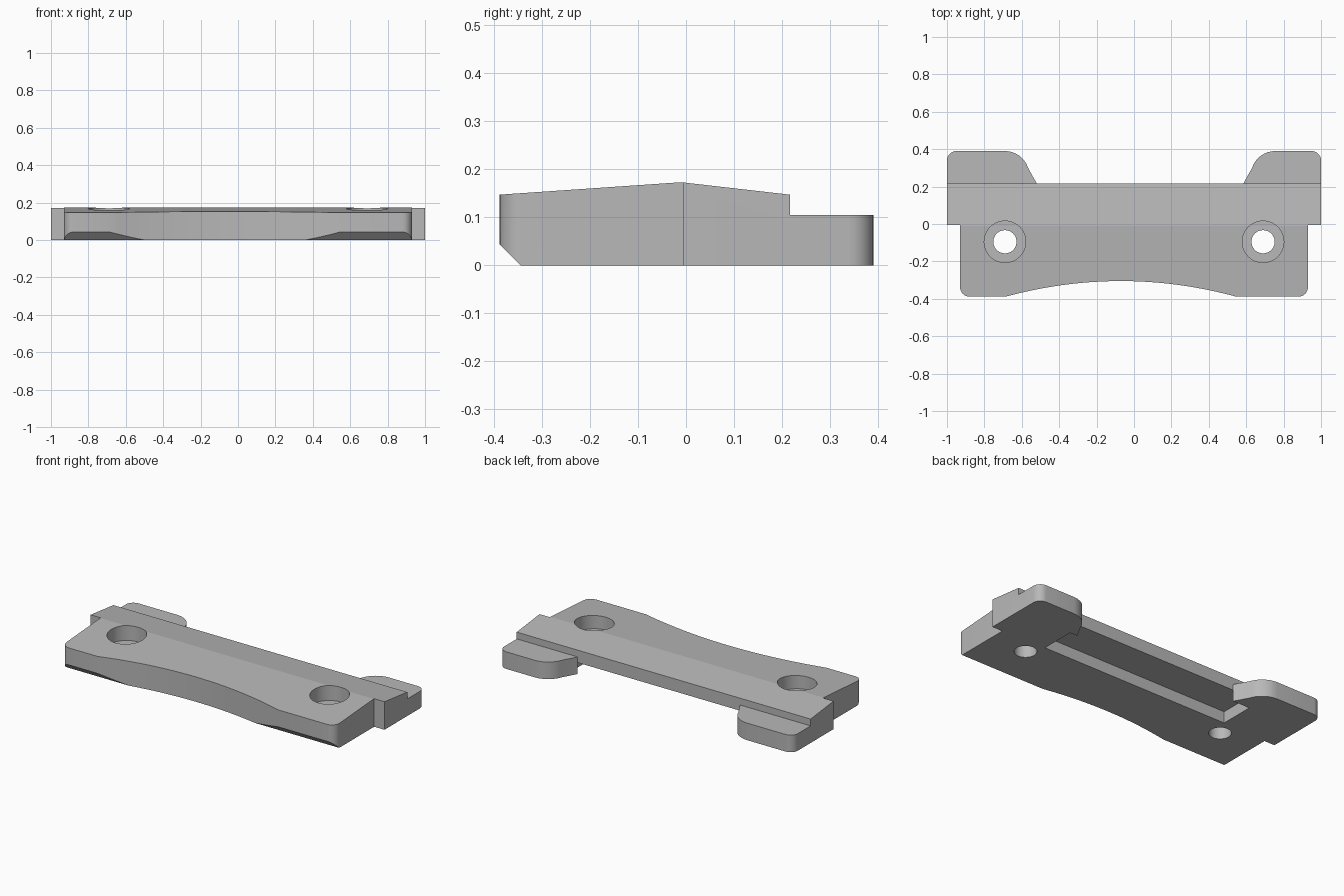
import bpy, bmesh, math
from mathutils import Matrix

if "Cube" in bpy.data.objects:
    bpy.data.objects.remove(bpy.data.objects["Cube"])


def finish(bm, name):
    bmesh.ops.recalc_face_normals(bm, faces=bm.faces)
    me = bpy.data.meshes.new(name)
    bm.to_mesh(me)
    bm.free()
    ob = bpy.data.objects.new(name, me)
    bpy.context.collection.objects.link(ob)
    return ob


def prism(name, points, offset):
    """Extrude a closed loop of 3D points along an offset."""
    bm = bmesh.new()
    face = bm.faces.new([bm.verts.new(p) for p in points])
    ext = bmesh.ops.extrude_face_region(bm, geom=[face])
    bmesh.ops.translate(bm, vec=offset, verts=[g for g in ext["geom"] if isinstance(g, bmesh.types.BMVert)])
    return finish(bm, name)


def cylinder(name, x, y, r, z0, z1):
    bm = bmesh.new()
    bmesh.ops.create_cone(bm, cap_ends=True, segments=48, radius1=r, radius2=r, depth=z1 - z0,
                          matrix=Matrix.Translation((x, y, (z0 + z1) / 2)))
    return finish(bm, name)


def arc(cx, cy, r, a0, a1, n=8):
    return [(cx + r * math.cos(math.radians(a0 + (a1 - a0) * i / n)),
             cy + r * math.sin(math.radians(a0 + (a1 - a0) * i / n))) for i in range(n + 1)]


def cut(target, tool, operation):
    mod = target.modifiers.new("cut", 'BOOLEAN')
    mod.operation, mod.solver, mod.object = operation, 'EXACT', tool
    bpy.context.view_layer.objects.active = target
    bpy.ops.object.modifier_apply(modifier=mod.name)
    bpy.data.objects.remove(tool)


F, B, R = -0.388, 0.39, 0.05      # front edge, back edge, corner radius
BACK = 0.217                      # back wall between the tabs

# Plan outline, counter-clockwise from the front left corner
outline = arc(-0.93 + R, F + R, R, 180, 270)
for i in range(25):               # shallow concave front edge
    t = -1 + i / 12
    outline.append((-0.07 + 0.615 * t, -0.305 + (F + 0.305) * t * t))
outline += arc(0.93 - R, F + R, R, 270, 360)
outline += [(0.93, -0.005), (1, -0.005)]
outline += arc(1 - R, B - R, R, 0, 90)
outline += arc(0.755, B - 0.13, 0.13, 90, 162)          # right tab inner corner
outline += [(0.585, BACK), (-0.52, BACK)]
outline += arc(-0.69, B - 0.13, 0.13, 18, 90)           # left tab inner corner
outline += arc(-1 + R, B - R, R, 90, 180)
outline += [(-1, -0.005), (-0.93, -0.005)]
bracket = prism("bracket", [(x, y, -0.1) for x, y in outline], (0, 0, 0.5))

# Side profile: front chamfer, ridged top, lower rear tabs
side = [(-0.345, 0), (0.5, 0), (0.5, 0.105), (BACK, 0.105), (BACK, 0.147),
        (-0.01, 0.173), (-0.39, 0.147), (-0.39, 0.045)]
cut(bracket, prism("side_profile", [(-1.2, y, z) for y, z in side], (2.4, 0, 0)), 'INTERSECT')

# Underside recess along the back
box = [(-0.635, 0.005), (0.635, 0.005), (0.635, BACK + 0.0005), (-0.635, BACK + 0.0005)]
cut(bracket, prism("recess", [(x, y, -0.1) for x, y in box], (0, 0, 0.17)), 'DIFFERENCE')

# Counterbored screw holes
for x in (-0.69, 0.69):
    cut(bracket, cylinder("screw_hole", x, -0.095, 0.062, -0.1, 0.3), 'DIFFERENCE')
    cut(bracket, cylinder("counterbore", x, -0.095, 0.111, 0.08, 0.3), 'DIFFERENCE')

# Single grey finish
grey = bpy.data.materials.new("grey")
grey.diffuse_color = (0.48, 0.48, 0.48, 1)
grey.use_nodes = True
grey.node_tree.nodes["Principled BSDF"].inputs["Base Color"].default_value = grey.diffuse_color
bracket.data.materials.clear()
bracket.data.materials.append(grey)
for p in bracket.data.polygons:
    p.material_index = 0
bpy.ops.object.select_all(action='DESELECT')
bracket.select_set(True)
bpy.context.view_layer.objects.active = bracket
bpy.ops.object.shade_smooth_by_angle(angle=math.radians(20))
# keep the shallow roof ridge crisp
for e in bracket.data.edges:
    a, b = (bracket.data.vertices[v].co for v in e.vertices)
    if abs(a.y + 0.01) < 0.002 and abs(b.y + 0.01) < 0.002 and a.z > 0.16:
        e.use_edge_sharp = True
